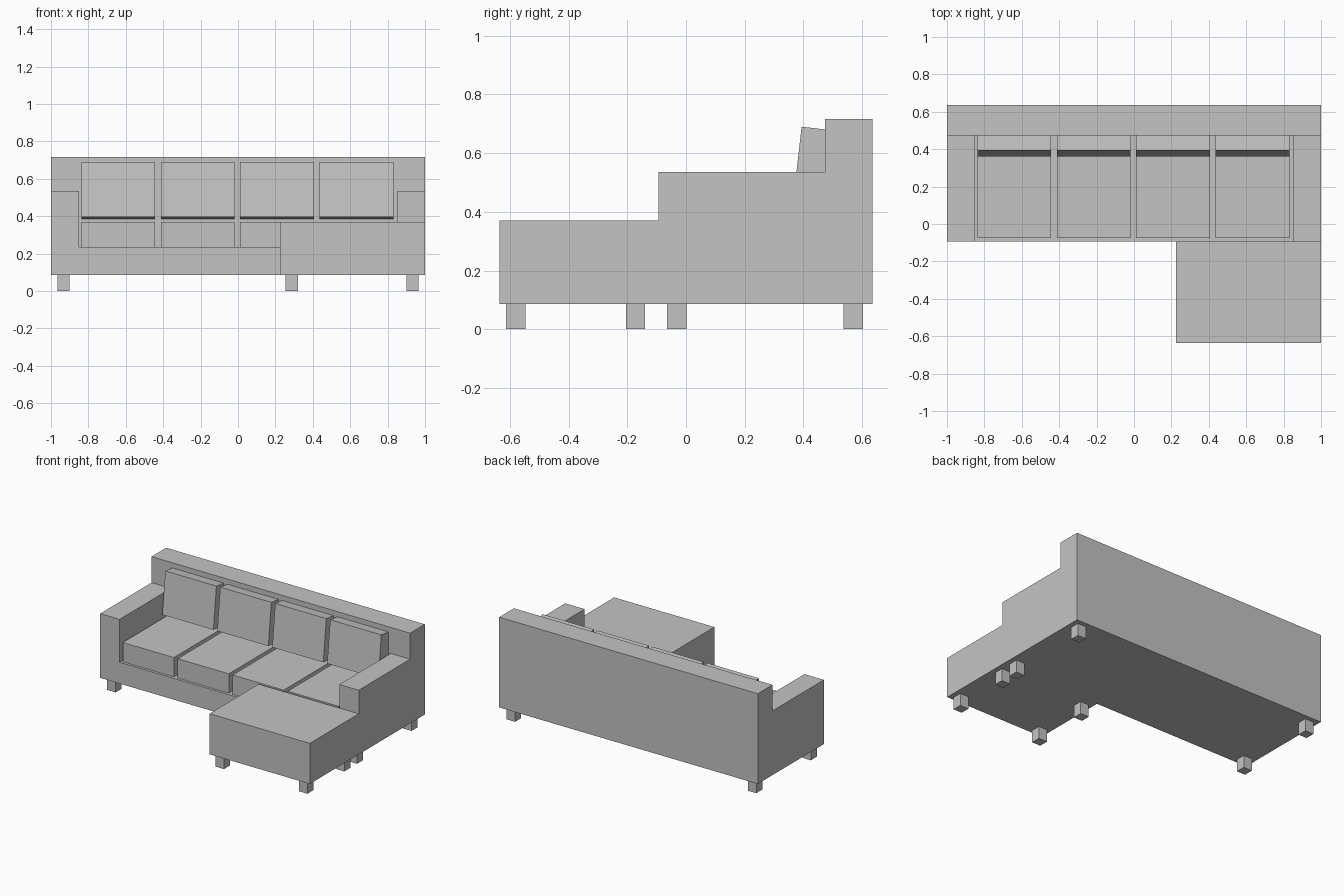
import bpy
import bmesh
import math
from mathutils import Matrix, Vector

cube = bpy.data.objects.get("Cube")
if cube:
    bpy.data.objects.remove(cube, do_unlink=True)

# Single upholstery colour
grey = bpy.data.materials.new("grey_fabric")
grey.use_nodes = True
GREY = (0.55, 0.55, 0.55, 1)
grey.diffuse_color = GREY
grey.node_tree.nodes["Principled BSDF"].inputs["Base Color"].default_value = GREY


def box(name, x, y, z, tilt=0.0):
    """Box from ranges; tilt leans it back about its top front edge."""
    bm = bmesh.new()
    bmesh.ops.create_cube(bm, size=1)
    size = Vector((x[1] - x[0], y[1] - y[0], z[1] - z[0]))
    centre = Vector((x[0] + x[1], y[0] + y[1], z[0] + z[1])) / 2
    bm.transform(Matrix.Translation(centre) @ Matrix.Diagonal(size).to_4x4())
    if tilt:
        bmesh.ops.rotate(bm, verts=bm.verts, cent=(centre.x, y[0], z[1]),
                         matrix=Matrix.Rotation(-tilt, 3, "X"))
    mesh = bpy.data.meshes.new(name)
    bm.to_mesh(mesh)
    bm.free()
    mesh.materials.append(grey)
    obj = bpy.data.objects.new(name, mesh)
    bpy.context.collection.objects.link(obj)
    return obj


FLOOR, SEAT_BASE, SEAT_TOP = 0.086, 0.235, 0.37
FRONT, BACK_FRONT, BACK = -0.094, 0.473, 0.635
ARM = 0.85

# Sofa frame
box("seat_base", (-ARM, ARM), (FRONT, BACK_FRONT), (FLOOR, SEAT_BASE))
box("backrest", (-1, 1), (BACK_FRONT, BACK), (FLOOR, 0.717))
box("right_arm", (-1, -ARM), (FRONT, BACK_FRONT), (FLOOR, 0.535))
box("left_arm", (ARM, 1), (FRONT, BACK_FRONT), (FLOOR, 0.535))

# Chaise block in front of the left half
box("chaise", (0.225, 1), (-BACK, FRONT), (FLOOR, SEAT_TOP))

# Seat and back cushions
for i in range(4):
    left = -0.838 + i * 0.425
    span = (left, left + 0.395)
    box(f"seat_cushion_{i + 1}", span, (-0.076, BACK_FRONT), (SEAT_BASE, SEAT_TOP))
    box(f"back_cushion_{i + 1}", span, (0.394, 0.56), (0.395, 0.69), math.radians(6.5))

# Legs of the sofa and of the chaise
HALF = 0.033
spots = [(x, y) for x in (-0.933, 0.933) for y in (-0.032, 0.57)]
spots += [(x, y) for x in (0.288, 0.933) for y in (-0.58, -0.172)]
for i, (x, y) in enumerate(spots):
    box(f"leg_{i + 1}", (x - HALF, x + HALF), (y - HALF, y + HALF), (0, FLOOR))
